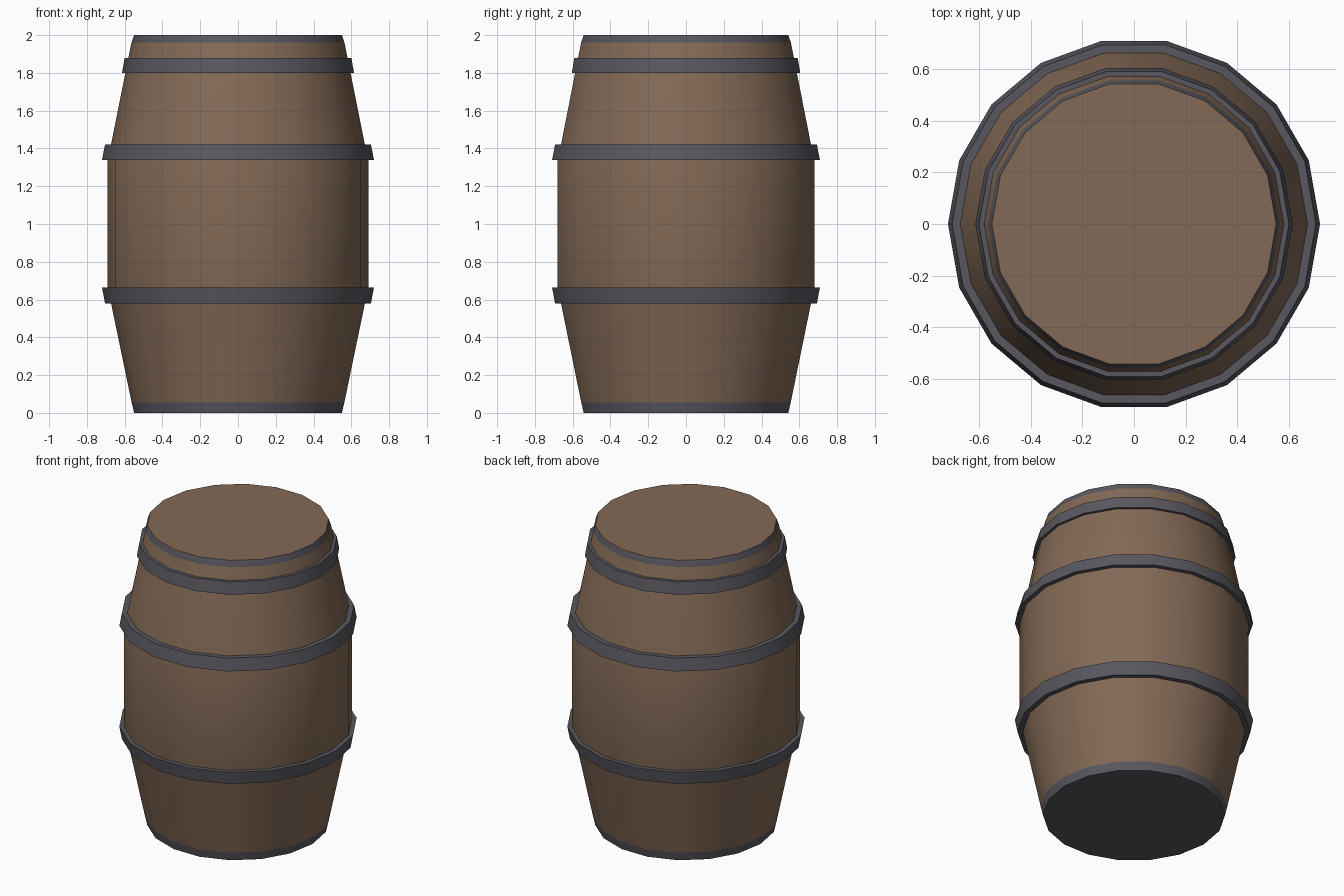
import bpy, bmesh, math

if "Cube" in bpy.data.objects:
    bpy.data.objects.remove(bpy.data.objects["Cube"])

SIDES = 18


def material(name, rgb):
    m = bpy.data.materials.new(name)
    m.diffuse_color = (*rgb, 1)
    m.use_nodes = True
    m.node_tree.nodes["Principled BSDF"].inputs["Base Color"].default_value = m.diffuse_color
    return m


wood = material("brown wood", (0.225, 0.142, 0.092))
iron = material("dark iron", (0.100, 0.096, 0.115))


def lathe(name, profile, closed, mats, rule):
    """Spin (radius, z) points around z; closed joins last to first, else caps ends."""
    bm = bmesh.new()
    rings = []
    for r, z in profile:
        rings.append([bm.verts.new((r * math.cos(a), r * math.sin(a), z))
                      for a in (2 * math.pi * i / SIDES for i in range(SIDES))])
    pairs = list(zip(rings, rings[1:]))
    if closed:
        pairs.append((rings[-1], rings[0]))
    else:
        bm.faces.new(rings[0])
        bm.faces.new(rings[-1])
    for lo, hi in pairs:
        for i in range(SIDES):
            j = (i + 1) % SIDES
            bm.faces.new((lo[i], lo[j], hi[j], hi[i]))
    bmesh.ops.recalc_face_normals(bm, faces=bm.faces)
    bm.normal_update()
    for f in bm.faces:
        f.material_index = rule(f)
    me = bpy.data.meshes.new(name)
    bm.to_mesh(me)
    bm.free()
    for m in mats:
        me.materials.append(m)
    ob = bpy.data.objects.new(name, me)
    bpy.context.collection.objects.link(ob)
    bpy.ops.object.select_all(action='DESELECT')
    ob.select_set(True)
    bpy.context.view_layer.objects.active = ob
    bpy.ops.object.shade_smooth_by_angle(angle=math.radians(30))
    return ob


# Barrel body: wooden staves and lid, iron rims and underside
def body_colour(f):
    z = f.calc_center_median().z
    is_lid = f.normal.z > 0.9
    return 1 if z < 0.06 or (z > 1.96 and not is_lid) else 0


lathe("barrel_body",
      [(0.55, 0), (0.563, 0.055), (0.672, 0.58), (0.692, 0.665),
       (0.692, 1.335), (0.672, 1.42), (0.564, 1.96), (0.55, 2.0)],
      False, [wood, iron], body_colour)


# Iron hoops, tapering with the staves
def hoop(name, z0, z1, r0, r1, depth=0.06):
    lathe(name, [(r0 - depth, z0), (r0, z0), (r1, z1), (r1 - depth, z1)],
          True, [iron], lambda f: 0)


hoop("lower_hoop", 0.58, 0.665, 0.704, 0.72)
hoop("middle_hoop", 1.338, 1.42, 0.72, 0.704)
hoop("upper_hoop", 1.80, 1.88, 0.614, 0.60)
